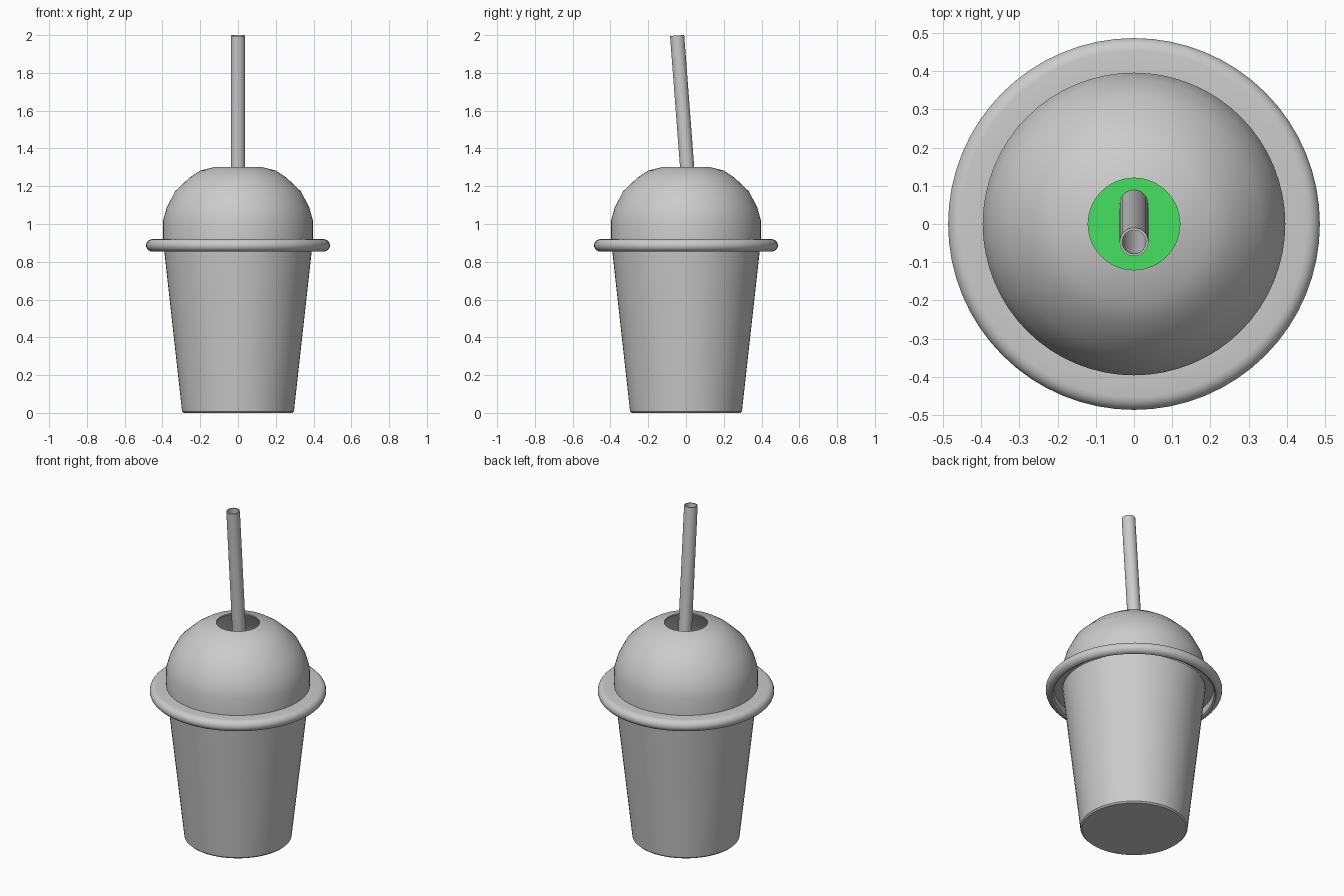
import bpy, bmesh, math

if "Cube" in bpy.data.objects:
    bpy.data.objects.remove(bpy.data.objects["Cube"])

SEG = 64


def lathe(name, profile, seg=SEG, angle=35, closed=False):
    """Revolve (radius, z) points round the z axis; radius 0 makes a pole."""
    bm = bmesh.new()
    rings = []
    for r, z in profile:
        if r == 0:
            rings.append([bm.verts.new((0, 0, z))])
        else:
            rings.append([bm.verts.new((r * math.cos(2 * math.pi * i / seg),
                                        r * math.sin(2 * math.pi * i / seg), z))
                          for i in range(seg)])
    pairs = list(zip(rings, rings[1:]))
    if closed:
        pairs.append((rings[-1], rings[0]))
    for a, b in pairs:
        for i in range(seg):
            j = (i + 1) % seg
            if len(a) == 1:
                bm.faces.new((a[0], b[j], b[i]))
            elif len(b) == 1:
                bm.faces.new((a[i], a[j], b[0]))
            else:
                bm.faces.new((a[i], a[j], b[j], b[i]))
    bmesh.ops.recalc_face_normals(bm, faces=bm.faces)
    mesh = bpy.data.meshes.new(name)
    bm.to_mesh(mesh)
    bm.free()
    obj = bpy.data.objects.new(name, mesh)
    bpy.context.collection.objects.link(obj)
    bpy.ops.object.select_all(action='DESELECT')
    bpy.context.view_layer.objects.active = obj
    obj.select_set(True)
    bpy.ops.object.shade_smooth_by_angle(angle=math.radians(angle))
    return obj


# Tapered cup with a thin wall
lathe("cup", [(0, 0), (0.288, 0), (0.296, 0.008), (0.394, 0.89),
              (0.384, 0.89), (0.287, 0.02), (0, 0.02)])

# Drink filling the lower part of the cup
drink = lathe("drink", [(0, 0.022), (0.285, 0.022), (0.36, 0.70), (0, 0.70)])
green = bpy.data.materials.new("drink_green")
green.diffuse_color = (0.06, 0.75, 0.12, 1)
green.use_nodes = True
green.node_tree.nodes["Principled BSDF"].inputs["Base Color"].default_value = green.diffuse_color
drink.data.materials.append(green)

# Domed lid with a straw hole: outer wall, then inner wall
dome = [(0.396, 0.91), (0.396, 1.02), (0.378, 1.085), (0.334, 1.172),
        (0.257, 1.245), (0.20, 1.283), (0.12, 1.303)]
lathe("dome_lid", dome + [(r - 0.006 if r > 0.15 else r, z - 0.008)
                          for r, z in reversed(dome)], closed=True)

# Rolled lid rim, open underneath
rim = [(0.39, 0.92), (0.453, 0.92)]
rim += [(0.453 + 0.034 * math.cos(math.radians(a)),
         0.887 + 0.033 * math.sin(math.radians(a))) for a in range(70, -91, -20)]
rim += [(0.453, 0.854), (0.443, 0.860), (0.440, 0.90), (0.39, 0.90)]
lathe("lid_rim", rim, angle=40, closed=True)

# Leaning hollow straw, pivoting at the lid hole
straw = lathe("straw", [(0.0375, -1.24), (0.0375, 0.70),
                        (0.031, 0.70), (0.031, -1.24)], seg=32, closed=True)
straw.location = (0, 0.006, 1.30)
straw.rotation_euler = (math.atan(0.076), 0, 0)
